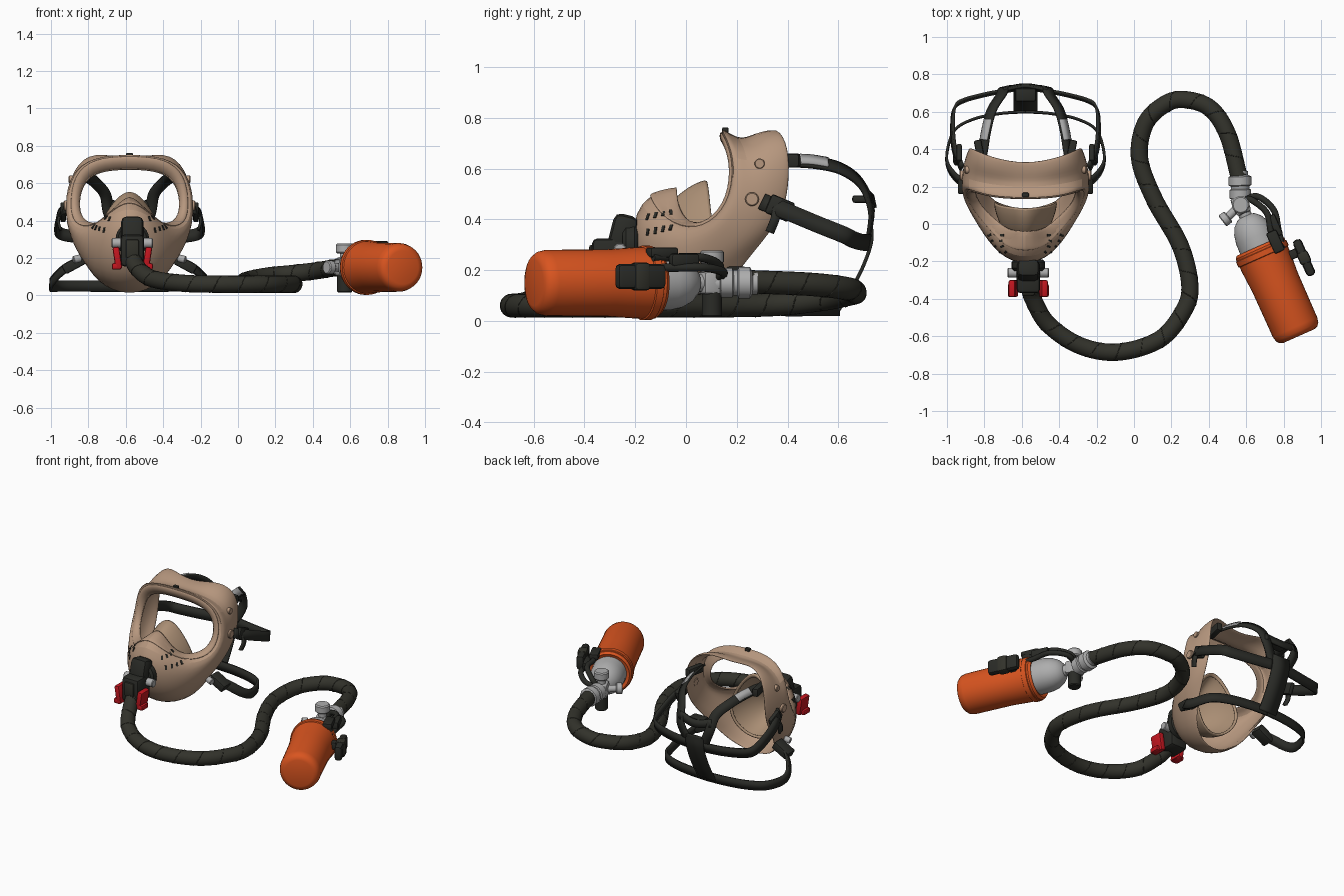
import bpy, bmesh, math
from mathutils import Vector, Matrix

if "Cube" in bpy.data.objects:
    bpy.data.objects.remove(bpy.data.objects["Cube"])


def material(name, r, g, b):
    m = bpy.data.materials.new(name)
    m.use_nodes = True
    m.diffuse_color = (r, g, b, 1)
    m.node_tree.nodes["Principled BSDF"].inputs["Base Color"].default_value = (r, g, b, 1)
    return m


TAN = material("tan rubber", .47, .31, .21)
INNER = material("inner cup tan", .40, .27, .175)
HOSE = material("olive hose", .032, .032, .024)
BLACK = material("black webbing", .023, .024, .02)
ORANGE = material("orange cover", .7, .09, .014)
SILVER = material("grey metal", .42, .42, .42)
RED = material("red catch", .55, .008, .014)
MASK = Vector((-.58, 0, 0))


def finish(name, bm, mat, angle=40):
    bmesh.ops.recalc_face_normals(bm, faces=bm.faces)
    me = bpy.data.meshes.new(name)
    bm.to_mesh(me)
    bm.free()
    ob = bpy.data.objects.new(name, me)
    bpy.context.collection.objects.link(ob)
    me.materials.append(mat)
    bpy.ops.object.select_all(action='DESELECT')
    bpy.context.view_layer.objects.active = ob
    ob.select_set(True)
    bpy.ops.object.shade_smooth_by_angle(angle=math.radians(angle))
    return ob


def loft(name, loops, mat, closed=True, thick=0, subdiv=0, cap=False):
    bm = bmesh.new()
    rings = [[bm.verts.new(p) for p in loop] for loop in loops]
    n = len(rings[0])
    for a, b in zip(rings, rings[1:]):
        for i in range(n if closed else n - 1):
            j = (i + 1) % n
            bm.faces.new((a[i], a[j], b[j], b[i]))
    if cap:
        bm.faces.new(rings[0])
        bm.faces.new(rings[-1])
    ob = finish(name, bm, mat, 60 if subdiv else 40)
    if thick:
        s = ob.modifiers.new("thickness", 'SOLIDIFY')
        s.thickness, s.offset = thick, 0
    if subdiv:
        s = ob.modifiers.new("smooth", 'SUBSURF')
        s.levels = s.render_levels = subdiv
    return ob


def lathe(name, profile, origin, direction, mat, sides=32):
    # profile holds (distance along axis, radius)
    rot = Vector(direction).to_track_quat('Z', 'Y').to_matrix()
    angles = [math.tau * i / sides for i in range(sides)]
    loops = [[Vector(origin) + rot @ Vector((r * math.cos(a), r * math.sin(a), t)) for a in angles]
             for t, r in profile]
    return loft(name, loops, mat, cap=True)


def rod(name, a, b, r, mat, sides=24):
    d = Vector(b) - Vector(a)
    n, e = d.length, r * .15
    return lathe(name, [(0, r - e), (e, r), (n - e, r), (n, r - e)], a, d, mat, sides)


def box(name, loc, size, mat, rot=None, bevel=.01):
    bm = bmesh.new()
    bmesh.ops.create_cube(bm, size=1, matrix=Matrix.Diagonal((*size, 1)))
    if bevel:
        bmesh.ops.bevel(bm, geom=bm.edges[:], offset=bevel, segments=2, affect='EDGES', profile=.5)
    rot = rot or Matrix.Identity(3)
    bm.transform(Matrix.Translation(loc) @ rot.to_4x4())
    return finish(name, bm, mat)


def spline(pts, steps=8):
    p = [Vector(q) for q in pts]
    p = [p[0] * 2 - p[1]] + p + [p[-1] * 2 - p[-2]]
    out = []
    for a, b, c, d in zip(p, p[1:], p[2:], p[3:]):
        for k in range(steps):
            t = k / steps
            out.append(.5 * (2 * b + (c - a) * t + (2 * a - 5 * b + 4 * c - d) * t * t
                             + (3 * b - a - 3 * c + d) * t ** 3))
    return out + [p[-2]]


def tube(name, path, r, mat, sides=16):
    loops = []
    for i, p in enumerate(path):
        t = (path[min(i + 1, len(path) - 1)] - path[max(i - 1, 0)]).normalized()
        u = t.cross(Vector((0, 0, 1))).normalized()
        v = u.cross(t)
        loops.append([p + r * (u * math.cos(a) + v * math.sin(a))
                      for a in (math.tau * k / sides for k in range(sides))])
    return loft(name, loops, mat, cap=True)


def strap(name, pts, width, mat=BLACK, side=1, thick=.014, mid_z=.38):
    # ribbon facing away from the middle of the head
    path = [Vector((p.x * side, p.y, p.z)) for p in spline([Vector(q) / 100 for q in pts])]
    loops = []
    for i, p in enumerate(path):
        t = path[min(i + 1, len(path) - 1)] - path[max(i - 1, 0)]
        w = t.cross(p - Vector((0, .33, mid_z))).normalized() * width / 2
        loops.append([MASK + p - w, MASK + p + w])
    return loft(name, loops, mat, closed=False, thick=thick)


def mirrored_loop(half):
    half = [Vector(p) / 100 for p in half]
    other = [Vector((-p.x, p.y, p.z)) for p in half[-2:0:-1]]
    return [MASK + p for p in half + other]


# Face shell: loops from window edge to face seal, crown to chin, in hundredths
shell_loops = [
    [(0, 17, 67), (17, 18, 66), (25, 20, 59), (27, 18, 47), (24, 10, 39), (14, 1, 38), (8, -3, 46), (0, -3, 56)],
    [(0, 12, 78), (20, 13, 77), (32, 18, 67), (34, 18, 50), (33, 10, 37), (22, -4, 35), (12, -17, 44), (0, -20, 50)],
    [(0, 20, 71), (19, 21, 69), (31, 24, 63), (34, 25, 49), (33, 15, 34), (26, -1, 24), (14, -18, 26), (0, -24, 29)],
    [(0, 25, 71), (20, 29, 76), (31, 33, 67), (33, 33, 50), (32, 28, 33), (27, 10, 19), (17, -8, 8), (0, -13, 5)],
    [(0, 32, 72), (19, 36, 77), (29, 41, 69), (30, 41, 53), (29, 38, 40), (25, 24, 24), (18, 12, 6), (0, 7, -1)],
]
shell = loft("face_shell", [mirrored_loop(l) for l in shell_loops], TAN, thick=.014, subdiv=2)
rim = [mirrored_loop(l) for l in shell_loops[:2]]
loft("window_rim", [[a.lerp(b, f) + Vector((0, d, 0)) for a, b in zip(*rim)]
                    for f, d in ((.1, .0), (.3, -.012), (.5, -.012), (.7, 0))], TAN, thick=.01, subdiv=2)

# Inner nose cup
cup_rim = [(0, 9, 58), (7, 10, 54), (16, 11, 41), (19, 14, 27), (12, 11, 14), (0, 8, 9)]
mid = Vector((0, -18, 28))
loft("nose_cup", [mirrored_loop([Vector(p).lerp(mid, f) + Vector((0, y, 0)) for p in cup_rim])
                  for f, y in ((.15, 2), (0, 0), (.2, -6), (.55, -4), (.85, 0))], INNER, thick=.012, subdiv=2)
box("crown_clip", MASK + Vector((0, .155, .752)), (.035, .025, .02), BLACK, bevel=.004)

# Dark vent slots laid on the lower shell
bpy.context.view_layer.update()
shell_eval = shell.evaluated_get(bpy.context.evaluated_depsgraph_get())
for side in (-1, 1):
    for k in range(4):
        for z in (.35, .41):
            start = MASK + Vector((side, -.15 + k * .03, z + k * .006))
            hit, loc, nor, _ = shell_eval.ray_cast(start, Vector((-side, 0, 0)))
            if hit:
                box("vent_slot", loc, (.012, .026, .008), BLACK, nor.to_track_quat('Z', 'Y').to_matrix(), 0)

# Head harness, repeated on both sides
for s in (1, -1):
    at = lambda x, y, z: MASK + Vector((s * x, y, z))
    strap("upper_strap", [(25, 30, 62), (23, 38, 63), (21, 50, 62.5), (18, 61, 60), (13, 69, 54),
                          (11, 73, 44), (6, 72, 33)], .06, side=s)
    strap("strap_sleeve", [(22.3, 45, 63.7), (21.3, 50, 63.4), (20, 56, 62.4)], .05, SILVER, s)
    strap("middle_strap", [(34, 30, 47), (38, 40, 43), (39, 52, 38), (38, 62, 34), (33, 66, 32), (20, 69.5, 31),
                           (6, 72, 31)], .065, side=s)
    strap("lower_strap", [(27, 19, 18), (35, 23, 14), (41, 30, 8), (42, 38, 5), (38, 50, 5), (28, 56, 5),
                          (14, 59, 5), (0, 60, 5)], .06, side=s, mid_z=.06)
    strap("loose_strap_end", [(36, 36, 45), (38, 35, 40), (37, 33, 35)], .035, side=s)
    turn = Matrix.Rotation(-s * .2, 3, 'Z')
    box("temple_buckle", at(.245, .385, .632), (.04, .13, .055), BLACK, turn)
    box("cheek_buckle", at(.355, .37, .445), (.03, .1, .08), BLACK, Matrix.Rotation(-.4, 3, 'X'))
    box("jaw_buckle", at(.3, .2, .165), (.12, .08, .055), BLACK, Matrix.Rotation(s * .5, 3, 'Y'))
    rod("cheek_button", at(.32, .26, .48), at(.352, .26, .48), .027, TAN)
    rod("temple_button", at(.29, .29, .62), at(.325, .29, .62), .02, TAN)
    rod("jaw_button", at(.26, .13, .2), at(.3, .12, .19), .02, SILVER)
strap("back_cross_band", [(-12, 72, 49), (0, 74, 47), (12, 72, 49)], .05)
strap("back_pad", [(0, 73, 38), (0, 73, 31), (0, 70, 22), (0, 65, 12), (0, 60, 4)], .13)
box("back_pad_buckle", MASK + Vector((0, .69, .48)), (.11, .07, .03), BLACK)

# Breathing valve on the snout
V = Vector((-.565, 0, 0))
rod("valve_collar", V + Vector((0, -.19, .3)), V + Vector((0, -.25, .3)), .09, BLACK)
tilt = Matrix.Rotation(-.25, 3, 'X')
box("valve_hood", V + Vector((0, -.25, .34)), (.12, .1, .16), BLACK, tilt, .03)
box("valve_body", V + Vector((0, -.3, .24)), (.125, .14, .17), BLACK, bevel=.02)
box("valve_front_plate", V + Vector((0, -.372, .25)), (.07, .02, .1), HOSE)
rod("valve_cross_tube", V + Vector((-.11, -.26, .28)), V + Vector((.11, -.26, .28)), .026, SILVER)
for s in (-1, 1):
    box("red_catch", V + Vector((s * .08, -.345, .2)), (.036, .09, .12), RED, Matrix.Rotation(s * .15, 3, 'Y'))
    box("red_catch_grip", V + Vector((s * .085, -.355, .155)), (.05, .07, .035), RED)

# Supply hose with its spiral wrap
hose = spline([(-.56, -.33, .2), (-.54, -.4, .15), (-.46, -.535, .09), (-.29, -.65, .065), (-.085, -.685, .06),
               (.14, -.615, .06), (.27, -.455, .06), (.298, -.32, .06), (.245, -.11, .06), (.11, .13, .06),
               (.03, .35, .065), (.06, .535, .085), (.165, .64, .105), (.27, .665, .115), (.405, .62, .13),
               (.5, .48, .145), (.565, .24, .155)], 10)
tube("supply_hose", hose, .046, HOSE, 20)
wrap, fine = [], [a.lerp(b, k / 3) for a, b in zip(hose, hose[1:]) for k in range(3)]
turn = 0
for p, q in zip(fine, fine[1:]):
    t = (q - p).normalized()
    u = t.cross(Vector((0, 0, 1))).normalized()
    turn += (q - p).length * math.tau / .13
    wrap.append(p + .0455 * (u * math.cos(turn) + u.cross(t) * math.sin(turn)))
tube("hose_wrap_edge", wrap, .0025, HOSE, 6)

# Air bottle lying on its side, neck towards the hose
base = Vector((.877, -.588, .15))
axis = Vector((-.406, .914, 0))
along = lambda t, side=0, up=0: base + axis * t + Vector((.914, .406, 0)) * side + Vector((0, 0, up))
lie = Matrix.Rotation(math.atan2(.406, .914), 3, 'Z')
lathe("bottle_cover", [(-.012, .09), (-.005, .11), (.012, .124), (.04, .13), (.3, .132), (.42, .14), (.5, .142),
                       (.515, .13), (.5, .1)], base, axis, ORANGE, 40)
lathe("cover_hem", [(.45, .138), (.455, .147), (.485, .147), (.49, .138)], base, axis, ORANGE, 40)
lathe("bottle_shoulder", [(.48, .11), (.57, .108), (.62, .098), (.66, .077), (.685, .05), (.69, .035), (.74, .035)],
      base, axis, SILVER, 40)

# Valve block, knobs and hose coupling
block = along(.755)
box("valve_block", block, (.085, .1, .09), SILVER, lie, .015)
rod("top_knob", block + Vector((0, 0, .04)), block + Vector((0, 0, .085)), .026, SILVER)
rod("top_knob_cap", block + Vector((0, 0, .075)), block + Vector((0, 0, .128)), .047, SILVER)
rod("lower_gauge", block - Vector((0, 0, .03)), block - Vector((0, 0, .135)), .04, BLACK)
rod("side_stem", block, along(.72, -.1), .022, SILVER)
rod("side_knob", along(.725, -.085), along(.715, -.125), .036, SILVER)
lathe("hose_coupling", [(0, .04), (.03, .042), (.035, .058), (.08, .058), (.085, .05), (.1, .05), (.105, .062),
                        (.15, .062), (.16, .045), (.18, .045)], block, Vector((-.03, 1, 0)), SILVER, 12)

# Carrying strap, clips and the small pressure hose
for side, up in ((.1, .06), (.06, .1)):
    tube("pressure_hose", spline([along(.77, .02, .02), along(.76, side, up * .7), along(.66, side + .05, up),
                                  along(.55, side + .03, up), along(.45, .11, up)]), .017, BLACK, 10)
box("top_clip", along(.5, .09, .12), (.06, .12, .04), BLACK, lie)
box("clip_loop", along(.58, .125, .09), (.04, .12, .05), BLACK, lie)
box("side_pouch", along(.36, .195, .025), (.05, .21, .1), BLACK, lie, .02)
box("side_pouch_band", along(.36, .195, .025), (.062, .07, .11), HOSE, lie, .015)
box("pouch_tab", along(.4, .15, .02), (.08, .05, .05), BLACK, lie)
